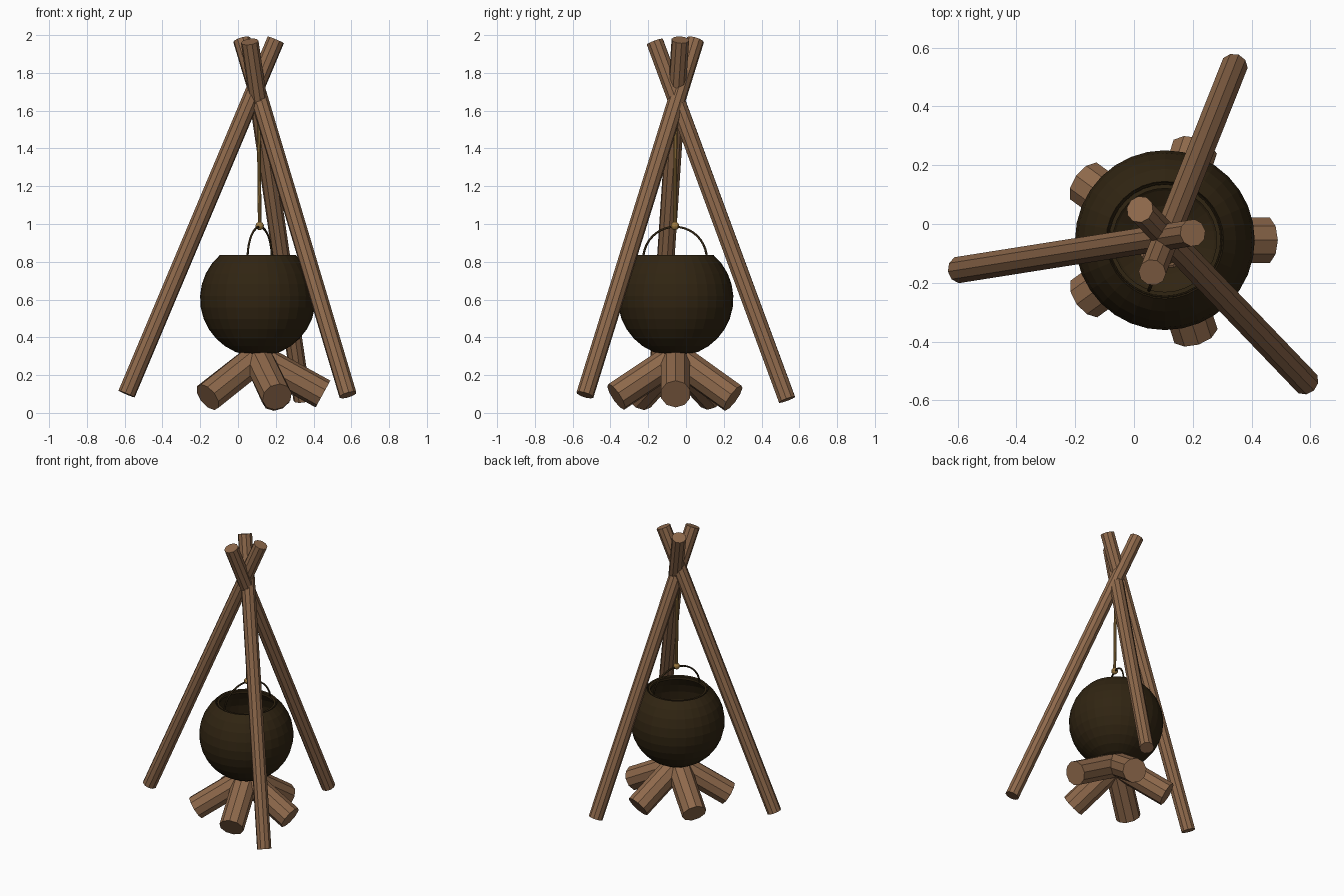
import bpy, math
from mathutils import Vector

if "Cube" in bpy.data.objects:
    bpy.data.objects.remove(bpy.data.objects["Cube"])

CX, CY = 0.105, -0.055  # axis of the cauldron and fire


def material(name, rgb):
    m = bpy.data.materials.new(name)
    m.diffuse_color = (*rgb, 1)
    m.use_nodes = True
    m.node_tree.nodes["Principled BSDF"].inputs["Base Color"].default_value = m.diffuse_color
    return m


wood = material("brown_wood", (0.27, 0.14, 0.07))
iron = material("dark_iron", (0.03, 0.018, 0.006))
gold = material("golden_rope", (0.33, 0.19, 0.05))


def rod(name, a, b, radius, sides, mat):
    """Straight cylinder between two points."""
    a, b = Vector(a), Vector(b)
    d = b - a
    bpy.ops.mesh.primitive_cylinder_add(
        vertices=sides, radius=radius, depth=d.length, location=(a + b) / 2,
        rotation=d.to_track_quat('Z', 'Y').to_euler())
    o = bpy.context.object
    o.name = name
    o.data.materials.append(mat)
    return o


# Tripod poles crossing near the top
poles = [("left_pole", (-0.59, -0.155, 0.10), (0.20, -0.03, 1.975)),
         ("back_pole", (0.34, 0.535, 0.07), (0.062, -0.165, 1.965)),
         ("right_pole", (0.582, -0.535, 0.095), (0.02, 0.05, 1.975))]
for name, foot, top in poles:
    rod(name, foot, top, 0.047, 10, wood)

# Fire logs leaning together under the cauldron
ends = [(0.345, 0.10), (0.32, 0.078), (0.33, 0.085), (0.327, 0.083), (0.33, 0.085)]
for i, (r, z) in enumerate(ends):
    a = math.radians(72 * i)
    c, s = math.cos(a), math.sin(a)
    rod(f"fire_log_{i + 1}", (CX + r * c, CY + r * s, z),
        (CX + 0.045 * c, CY + 0.045 * s, 0.265), 0.081, 10, wood)

# Cauldron: lathed thin shell, open at the top with a small lip
R, ZC, SEG = 0.306, 0.605, 32
profile = []
for k in range(1, 13):
    t = math.radians(-90 + k * 11.6)
    profile.append((R * math.cos(t), ZC + R * math.sin(t)))
profile += [(0.19, 0.815), (0.19, 0.832), (0.176, 0.832), (0.176, 0.815)]
for k in range(12, 0, -1):
    t = math.radians(-90 + k * 11.6)
    profile.append(((R - 0.01) * math.cos(t), ZC + (R - 0.01) * math.sin(t)))
verts, faces = [], []
for r, z in profile:
    for j in range(SEG):
        a = 2 * math.pi * j / SEG
        verts.append((CX + r * math.cos(a), CY + r * math.sin(a), z))
for i in range(len(profile) - 1):
    for j in range(SEG):
        k = (j + 1) % SEG
        faces.append((i * SEG + j, i * SEG + k, (i + 1) * SEG + k, (i + 1) * SEG + j))
n = len(profile) - 1
faces.append(tuple(reversed(range(SEG))))
faces.append(tuple(n * SEG + j for j in range(SEG)))
mesh = bpy.data.meshes.new("cauldron")
mesh.from_pydata(verts, [], faces)
mesh.materials.append(iron)
cauldron = bpy.data.objects.new("cauldron", mesh)
bpy.context.collection.objects.link(cauldron)

# Arched wire handle
curve = bpy.data.curves.new("handle", 'CURVE')
curve.dimensions = '3D'
curve.bevel_depth = 0.006
curve.bevel_resolution = 1
curve.use_fill_caps = True
sp = curve.splines.new('POLY')
sp.points.add(20)
turn = math.radians(69)
for i, p in enumerate(sp.points):
    t = math.pi * i / 20
    h = 0.18 * math.cos(t)
    p.co = (CX + 0.01 + h * math.cos(turn), CY - 0.003 + h * math.sin(turn),
            0.815 + 0.17 * math.sin(t), 1)
curve.materials.append(iron)
bpy.context.collection.objects.link(bpy.data.objects.new("handle", curve))

# Rope and its knot
rod("rope", (0.115, -0.058, 0.99), (0.108, -0.055, 1.70), 0.01, 10, gold)
bpy.ops.mesh.primitive_uv_sphere_add(segments=12, ring_count=8, radius=0.022,
                                     location=(0.115, -0.058, 0.99))
knot = bpy.context.object
knot.name = "rope_knot"
knot.data.materials.append(gold)
